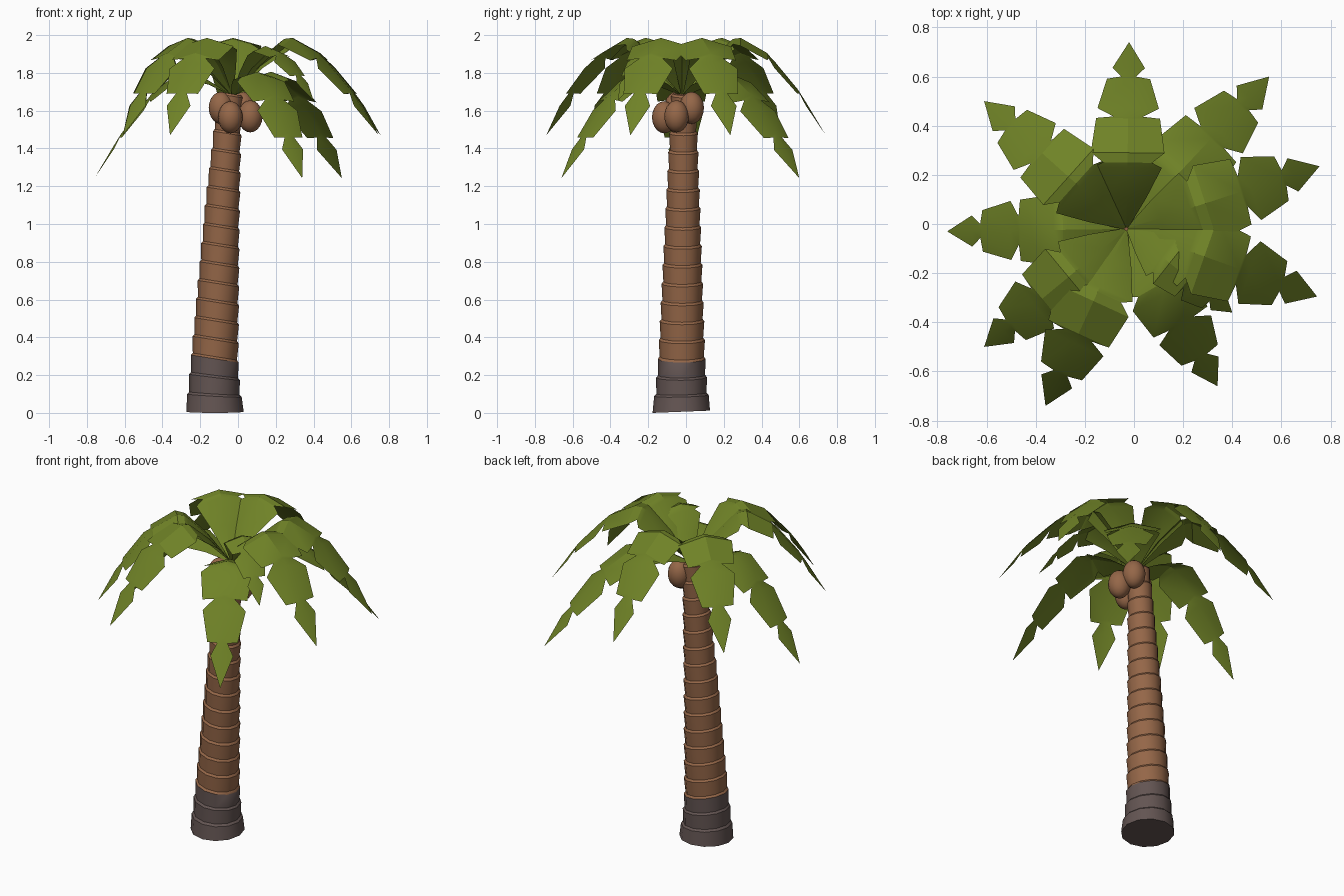
import bpy, bmesh, math
from mathutils import Vector

if "Cube" in bpy.data.objects:
    bpy.data.objects.remove(bpy.data.objects["Cube"])


def material(name, rgb):
    m = bpy.data.materials.new(name)
    m.diffuse_color = (*rgb, 1)
    m.use_nodes = True
    m.node_tree.nodes["Principled BSDF"].inputs["Base Color"].default_value = m.diffuse_color
    return m


GREEN = material("leaf green", (0.16, 0.225, 0.02))
BROWN = material("bark brown", (0.30, 0.135, 0.065))
GREY = material("root grey", (0.125, 0.09, 0.085))


def finish(bm, name, mats, angle=35):
    me = bpy.data.meshes.new(name)
    bm.to_mesh(me)
    bm.free()
    for m in mats:
        me.materials.append(m)
    ob = bpy.data.objects.new(name, me)
    bpy.context.collection.objects.link(ob)
    bpy.ops.object.select_all(action='DESELECT')
    ob.select_set(True)
    bpy.context.view_layer.objects.active = ob
    bpy.ops.object.shade_smooth_by_angle(angle=math.radians(angle))
    return ob


def lerp_table(table, z):
    for a, b in zip(table, table[1:]):
        if z <= b[0]:
            t = (z - a[0]) / (b[0] - a[0])
            return [p + (q - p) * t for p, q in zip(a[1:], b[1:])]
    return table[-1][1:]


# Trunk: leaning stack of segments, each flaring out at its upper rim
SIDES = 12
TRUNK = [(0.0, -0.122, 0.152), (0.1, -0.125, 0.133), (0.27, -0.124, 0.118),
         (1.0, -0.088, 0.088), (1.5, -0.056, 0.066), (1.69, -0.04, 0.058)]
SEGMENTS = 17
bm = bmesh.new()


def trunk_ring(z, extra):
    cx, r = lerp_table(TRUNK, z)
    r += extra
    tilt = 0.16 * min(1, z / 0.25)
    ring = []
    for i in range(SIDES):
        a = 2 * math.pi * i / SIDES
        dx, dy = r * math.cos(a), r * math.sin(a)
        rise = 0.04 * (dy + 0.152) * max(0, 1 - z / 0.25)
        ring.append(bm.verts.new((cx + dx, -0.025 + 0.008 * z + dy, z - tilt * dx + rise)))
    return ring


rings = []
step = 1.69 / SEGMENTS
for s in range(SEGMENTS):
    z = s * step
    rings.append((trunk_ring(z, 0.0), s))
    rings.append((trunk_ring(z + step * 0.88, 0.009), s))
rings.append((trunk_ring(1.69, 0.0), SEGMENTS))
for (lo, s), (hi, _) in zip(rings, rings[1:]):
    for i in range(SIDES):
        j = (i + 1) % SIDES
        f = bm.faces.new((lo[i], lo[j], hi[j], hi[i]))
        f.material_index = 1 if f.calc_center_median().z < 0.262 and s < 3 else 0
bm.faces.new(rings[0][0][::-1]).material_index = 1
bm.faces.new(rings[-1][0])
finish(bm, "trunk", [BROWN, GREY])

# Coconuts clustered under the crown
for n, (x, y, z) in enumerate([(0.065, -0.05, 1.57), (-0.04, -0.115, 1.565),
                               (-0.09, -0.05, 1.615), (0.025, 0.03, 1.615)]):
    bm = bmesh.new()
    bmesh.ops.create_uvsphere(bm, u_segments=16, v_segments=10, radius=1)
    for v in bm.verts:
        v.co = Vector((x, y, z)) + Vector((v.co.x * 0.065, v.co.y * 0.065, v.co.z * 0.085))
    finish(bm, "coconut_%d" % (n + 1), [BROWN], 60)

# Frond outline: distance from the crown, height, half width
FROND = [(0.0, 1.68, 0.004), (0.13, 1.85, 0.08), (0.25, 1.965, 0.14), (0.27, 1.98, 0.10),
         (0.31, 1.985, 0.15), (0.45, 1.905, 0.13), (0.457, 1.895, 0.06),
         (0.49, 1.86, 0.125), (0.61, 1.715, 0.088), (0.62, 1.70, 0.03),
         (0.655, 1.645, 0.066), (0.76, 1.47, 0.0)]
CROWN = Vector((-0.03, -0.02, 0))


def frond(name, tip_x, tip_y, rise=1.0, droop=0.0):
    """Folded leaf running from the crown to the tip."""
    d = Vector((tip_x, tip_y, 0)) - CROWN
    length = d.length
    d.normalize()
    side = Vector((-d.y, d.x, 0))
    scale = length / 0.76
    wide = min(1.08, scale)
    bm = bmesh.new()
    rows = []
    for r, z, w in FROND:
        z = 1.68 + rise * (z - 1.68) + droop * r / 0.76
        p = CROWN + d * r * scale + Vector((0, 0, z))
        w *= wide
        mid = bm.verts.new(p)
        if w == 0:
            rows.append((mid, mid, mid))
            continue
        drop = Vector((0, 0, -0.28 * w))
        rows.append((bm.verts.new(p + side * w + drop), mid,
                     bm.verts.new(p - side * w + drop)))
    for a, b in zip(rows, rows[1:]):
        for k in (0, 1):
            corners = list(dict.fromkeys((a[k], a[k + 1], b[k + 1], b[k])))
            bm.faces.new(corners)
    bmesh.ops.recalc_face_normals(bm, faces=bm.faces)
    if sum(f.normal.z for f in bm.faces) < 0:
        bmesh.ops.reverse_faces(bm, faces=bm.faces)
    finish(bm, name, [GREEN], 25)


# Upper crown fronds
for n, (x, y) in enumerate([(-0.02, 0.74), (0.755, 0.235), (0.745, -0.295),
                            (-0.36, -0.74), (-0.61, -0.50), (-0.61, 0.50)]):
    frond("upper_frond_%d" % (n + 1), x, y)
# Lower drooping fronds
for n, (x, y) in enumerate([(0.55, 0.60), (0.34, -0.66), (-0.76, -0.03)]):
    frond("lower_frond_%d" % (n + 1), x, y, 0.75, -0.28)
# Short young frond
frond("young_frond", 0.40, -0.36, 0.7, 0.12)
